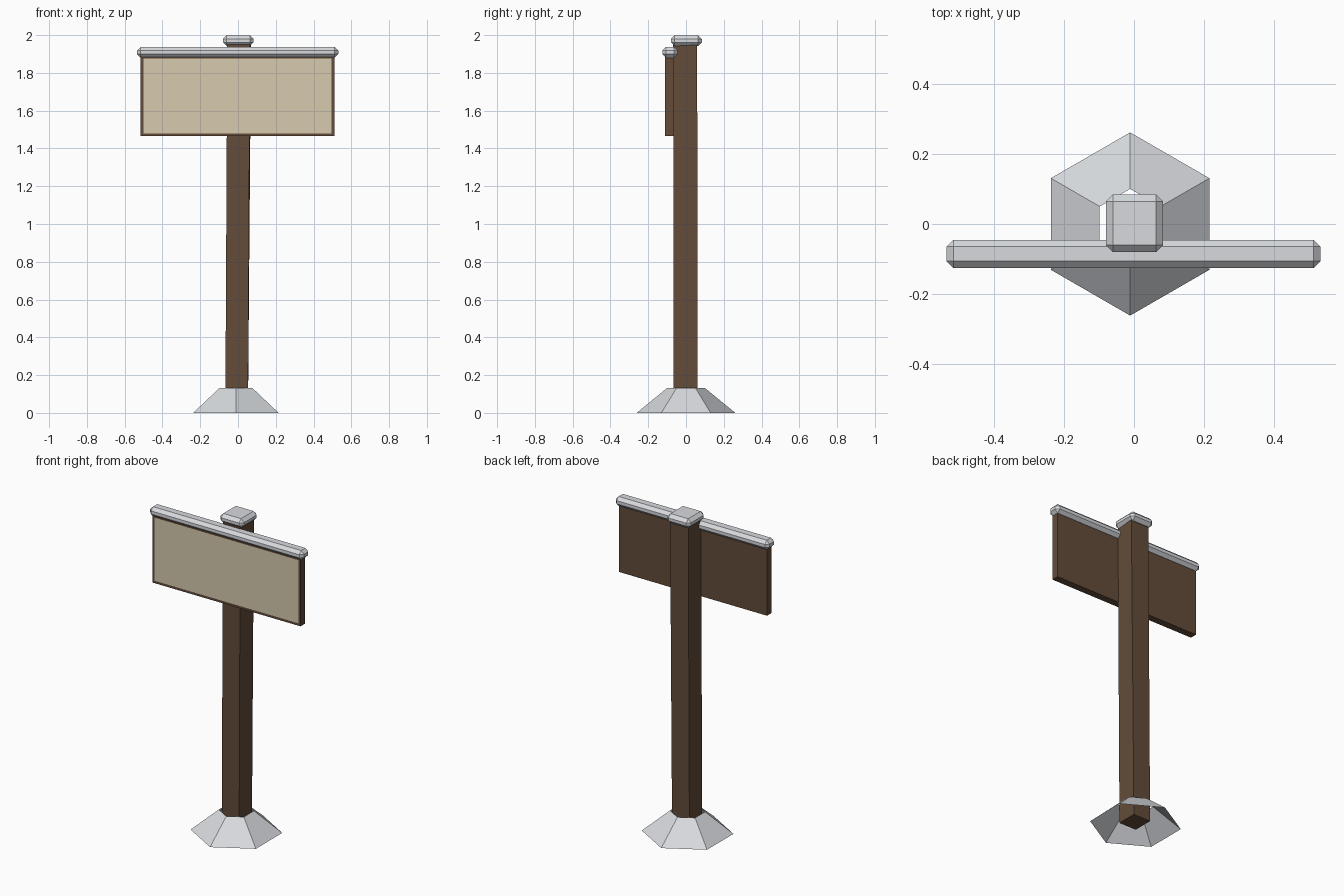
import bpy, bmesh
from math import pi, sin, cos

cube = bpy.data.objects.get("Cube")
if cube:
    bpy.data.objects.remove(cube, do_unlink=True)


def material(name, colour):
    m = bpy.data.materials.new(name)
    m.use_nodes = True
    m.diffuse_color = (*colour, 1)
    m.node_tree.nodes["Principled BSDF"].inputs["Base Color"].default_value = (*colour, 1)
    return m


wood = material("brown wood", (0.125, 0.072, 0.042))
metal = material("pale grey", (0.68, 0.70, 0.73))
cream = material("cream panel", (0.68, 0.59, 0.43))


def finish(name, bm, *mats):
    bmesh.ops.recalc_face_normals(bm, faces=bm.faces)
    mesh = bpy.data.meshes.new(name)
    bm.to_mesh(mesh)
    bm.free()
    for m in mats:
        mesh.materials.append(m)
    ob = bpy.data.objects.new(name, mesh)
    bpy.context.collection.objects.link(ob)
    return ob


def box(lo, hi):
    bm = bmesh.new()
    bmesh.ops.create_cube(bm, size=1)
    for v in bm.verts:
        v.co = [a + (b - a) * (c + 0.5) for a, b, c in zip(lo, hi, v.co)]
    return bm


def bevelled_box(name, lo, hi, width, mat):
    bm = box(lo, hi)
    bmesh.ops.bevel(bm, geom=bm.edges[:], offset=width, segments=1, affect='EDGES')
    return finish(name, bm, mat)


# Post, leaning slightly sideways towards the top
bm = box((-0.067, -0.065, 0.02), (0.053, 0.062, 1.95))
for v in bm.verts:
    if v.co.z > 1:
        v.co.x += 0.01
        v.co.y -= 0.003
    if v.co.z > 1 and v.co.y > 0 and v.co.x > 0:
        v.co.x += 0.006
finish("post", bm, wood)

# Open six-sided skirt around the foot of the post
bm = bmesh.new()
rings = [[bm.verts.new((-0.011 + r * sin(i * pi / 3), r * cos(i * pi / 3), z))
          for i in range(6)] for r, z in ((0.261, 0), (0.1, 0.132))]
for i in range(6):
    j = (i + 1) % 6
    bm.faces.new((rings[0][i], rings[0][j], rings[1][j], rings[1][i]))
finish("foot_skirt", bm, metal)

# Sign board with an inset front panel
bm = box((-0.515, -0.111, 1.465), (0.511, -0.066, 1.89))
front = min(bm.faces, key=lambda f: f.calc_center_median().y)
bmesh.ops.inset_region(bm, faces=[front], thickness=0.021)
front.material_index = 1
finish("sign_board", bm, wood, cream)

# Bevelled trim and post cap
bevelled_box("top_rail", (-0.534, -0.125, 1.88), (0.531, -0.045, 1.938), 0.019, metal)
bevelled_box("post_cap", (-0.08, -0.08, 1.942), (0.083, 0.084, 2.0), 0.02, metal)
